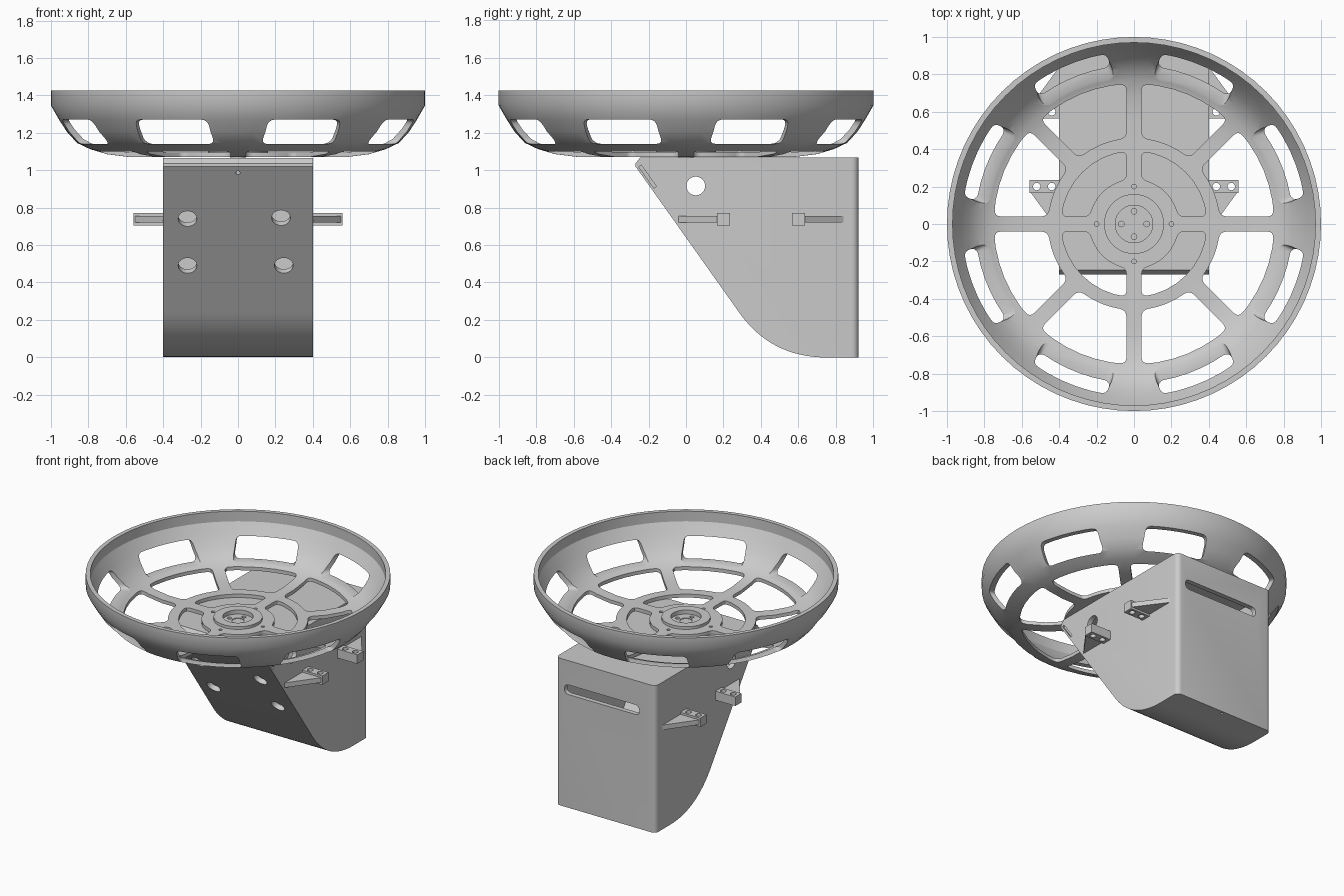
import bpy, bmesh
from math import sin, cos, asin, pi, radians, atan2
from mathutils import Matrix, Vector

if "Cube" in bpy.data.objects:
    bpy.data.objects.remove(bpy.data.objects["Cube"])

YZ = Matrix(((0, 0, 1, 0), (1, 0, 0, 0), (0, 1, 0, 0), (0, 0, 0, 1)))  # profile in y,z, depth along x


def bezier(a, b, c, n):
    a, b, c = Vector(a), Vector(b), Vector(c)
    return [a * (1 - t) ** 2 + b * 2 * t * (1 - t) + c * t * t for t in (i / n for i in range(n + 1))]


def rounded(pts, corners, r):
    pts, out = [Vector(p) for p in pts], []
    for i, p in enumerate(pts):
        if i in corners:
            q, s = pts[i - 1], pts[(i + 1) % len(pts)]
            out += bezier(p + (q - p).normalized() * r, p, p + (s - p).normalized() * r, 4)
        else:
            out.append(p)
    return out


def rect(x0, x1, y0, y1, r=0):
    pts = [(x0, y0), (x1, y0), (x1, y1), (x0, y1)]
    return rounded(pts, range(4), r) if r else pts


def circle(x, y, r, n=24):
    return [(x + r * cos(2 * pi * i / n), y + r * sin(2 * pi * i / n)) for i in range(n)]


def sector(a0, a1, r0, r1, h, n, fillet):
    """Ring sector whose sides run parallel to spokes of half-width h."""
    pts = []
    for r, order in ((r1, range(n + 1)), (r0, range(n, -1, -1))):
        d = asin(h / r)
        for i in order:
            a = a0 + d + (a1 - a0 - 2 * d) * i / n
            pts.append((r * cos(a), r * sin(a)))
    return rounded(pts, (0, n, n + 1, 2 * n + 1), fillet)


def prism(bm, pts, z0, z1, mat=Matrix()):
    lo = [bm.verts.new(mat @ Vector((p[0], p[1], z0))) for p in pts]
    hi = [bm.verts.new(mat @ Vector((p[0], p[1], z1))) for p in pts]
    bm.faces.new(lo[::-1])
    bm.faces.new(hi)
    for i in range(len(pts)):
        j = (i + 1) % len(pts)
        bm.faces.new((lo[i], lo[j], hi[j], hi[i]))


def lathe(bm, profile, n):
    rings = [[bm.verts.new((r * cos(2 * pi * k / n), r * sin(2 * pi * k / n), z)) for r, z in profile]
             for k in range(n)]
    for k in range(n):
        a, b = rings[k], rings[(k + 1) % n]
        for i in range(len(profile)):
            j = (i + 1) % len(profile)
            bm.faces.new((a[i], b[i], b[j], a[j]))


def make(name, bm):
    bmesh.ops.recalc_face_normals(bm, faces=bm.faces[:])
    me = bpy.data.meshes.new(name)
    bm.to_mesh(me)
    bm.free()
    ob = bpy.data.objects.new(name, me)
    bpy.context.collection.objects.link(ob)
    return ob


def finish(ob, cutters=()):
    bpy.ops.object.select_all(action='DESELECT')
    ob.select_set(True)
    bpy.context.view_layer.objects.active = ob
    for bm in cutters:
        c = make("cutter", bm)
        c.hide_render = True
        m = ob.modifiers.new("cut", 'BOOLEAN')
        m.operation, m.solver, m.object = 'DIFFERENCE', 'EXACT', c
        bpy.ops.object.modifier_apply(modifier=m.name)
        bpy.data.objects.remove(c)
    bpy.ops.object.shade_smooth_by_angle(angle=radians(30))


# Spoked bowl: turned profile with a hub, then window, floor and screw openings
bm = bmesh.new()
lathe(bm, [(0.04, 1.07), (0.58, 1.07), (0.7, 1.085), (0.79, 1.112), (0.86, 1.145), (0.915, 1.205),
           (0.957, 1.27), (1, 1.345), (1, 1.425), (0.97, 1.425), (0.97, 1.352), (0.928, 1.28),
           (0.885, 1.218), (0.835, 1.166), (0.775, 1.133), (0.69, 1.108), (0.58, 1.095), (0.16, 1.095),
           (0.16, 1.115), (0.1, 1.115), (0.1, 1.085), (0.04, 1.085)], 72)
bowl = make("spoked_bowl", bm)
cut = bmesh.new()
for k in range(8):
    turn = Matrix.Rotation(radians(22.5 + 45 * k), 4, 'Z')
    prism(cut, rect(-0.21, 0.21, 1.14, 1.27, 0.035), 0.7, 1.1, turn @ YZ)
    prism(cut, sector(k * pi / 4, (k + 1) * pi / 4, 0.46, 0.75, 0.04, 6, 0.04), 1.0, 1.135)
for k in range(4):
    a = k * pi / 2
    prism(cut, sector(a, a + pi / 2, 0.24, 0.39, 0.04, 8, 0.035), 1.0, 1.135)
    for d, r in ((0.068, 0.015), (0.2, 0.012)):
        prism(cut, circle(d * cos(a), d * sin(a), r, 16), 1.0, 1.13)
finish(bowl, [cut])

# Shaft joining bowl and housing
bm = bmesh.new()
prism(bm, circle(0, 0, 0.0405), 1.04, 1.08)
finish(make("drive_shaft", bm))

# Hollow wedge housing with a curved heel and rounded rear edges
bm = bmesh.new()
prism(bm, [(0.92, 0), (0.92, 1.066), (-0.245, 1.066), (-0.27, 1.035), (-0.27, 1.02)]
      + bezier((0.28, 0.245), (0.45, 0), (0.75, 0), 16), -0.4, 0.4, YZ)
rear = [e for e in bm.edges if all(v.co.y > 0.91 for v in e.verts)
        and abs(e.verts[0].co.z - e.verts[1].co.z) > 0.5]
bmesh.ops.bevel(bm, geom=rear, offset=0.035, segments=5, profile=0.5, affect='EDGES')
housing = make("housing", bm)
cavity = bmesh.new()
prism(cavity, [(0.885, 0.035), (0.885, 1.03), (-0.234, 1.03)]
      + bezier((0.313, 0.26), (0.47, 0.035), (0.75, 0.035), 12), -0.365, 0.365, YZ)

# Housing openings: side hole, rear slot, four front holes, pin holes, side grooves
cut = bmesh.new()
prism(cut, circle(0.052, 0.915, 0.05), -0.5, 0.5, YZ)
prism(cut, rect(-0.27, 0.33, 0.82, 0.89, 0.034), -0.95, -0.86, Matrix.Rotation(pi / 2, 4, 'X'))
tilt = Matrix.Rotation(pi / 2 + atan2(0.55, 0.775) - 2 * atan2(0.55, 0.775), 4, 'X')
tilt = Matrix.Rotation(atan2(0.815, -0.58), 4, 'X')
for x, z, r in ((-0.27, 0.74, 0.05), (0.23, 0.745, 0.05), (-0.27, 0.49, 0.05), (0.245, 0.49, 0.05),
                (0, 0.985, 0.012)):
    y = -0.27 + (1.02 - z) * 0.71
    prism(cut, circle(0, 0, r), -0.07, 0.07, Matrix.Translation((x, y, z)) @ tilt)
prism(cut, circle(0, 0.895, 0.01, 12), -0.05, 0.02)
for s in (-1, 1):
    groove = Matrix.Translation((s * 0.4, -0.205, 0.965)) @ Matrix.Rotation(-atan2(0.775, 0.55), 4, 'X') @ YZ
    prism(cut, rect(-0.07, 0.07, -0.008, 0.008), -0.012, 0.012, groove)
finish(housing, [cavity, cut])

# Side mounting lugs with gussets, mirrored left/right and front/back
for s, side in ((1, "right"), (-1, "left")):
    for f, end in ((1, "front"), (-1, "rear")):
        place = Matrix.Translation((0, 0.4, 0)) @ Matrix.Diagonal((s, f, 1, 1))
        bm = bmesh.new()
        prism(bm, rect(0.385, 0.56, -0.235, -0.165), 0.705, 0.77, place)
        lug = make(f"{side}_{end}_lug", bm)
        cut = bmesh.new()
        for x in (0.44, 0.52):
            prism(cut, circle(x, -0.2, 0.02, 16), 0.6, 0.9, place)
        finish(lug, [cut])
        bm = bmesh.new()
        prism(bm, [(0.385, -0.235), (0.55, -0.235), (0.4, -0.44), (0.385, -0.44)], 0.72, 0.755, place)
        finish(make(f"{side}_{end}_gusset", bm))
